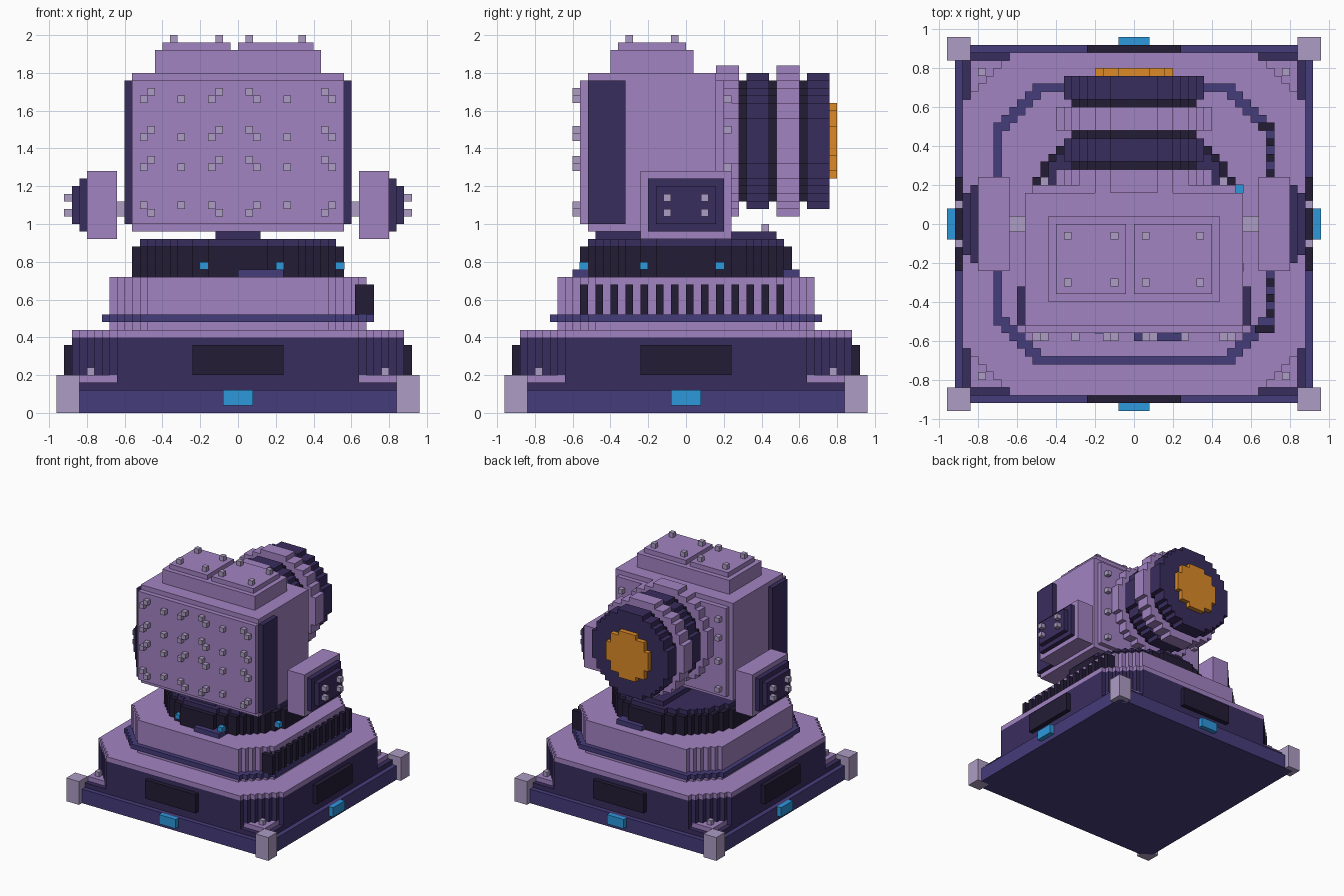
import bpy, bmesh, math

if "Cube" in bpy.data.objects:
    bpy.data.objects.remove(bpy.data.objects["Cube"])

V = 0.04  # size of one block


def material(name, hexa):
    m = bpy.data.materials.new(name)
    rgb = [int(hexa[i:i + 2], 16) / 255 for i in (0, 2, 4)]
    m.diffuse_color = [c / 12.92 if c < 0.04 else ((c + 0.055) / 1.055) ** 2.4 for c in rgb] + [1]
    m.use_nodes = True
    m.node_tree.nodes["Principled BSDF"].inputs["Base Color"].default_value = m.diffuse_color
    return m


LILAC = material("lilac", "A283C2")
DARK = material("dark_purple", "392D5E")
BLACK = material("near_black", "231C35")
INDIGO = material("indigo", "453C7A")
GREY = material("pale_grey", "AD9CC4")
BLUE = material("blue", "2C98DC")
ORANGE = material("orange", "DC8A28")


def finish(name, bm, mat):
    bmesh.ops.recalc_face_normals(bm, faces=bm.faces)
    me = bpy.data.meshes.new(name)
    bm.to_mesh(me)
    bm.free()
    me.materials.append(mat)
    ob = bpy.data.objects.new(name, me)
    bpy.context.collection.objects.link(ob)
    return ob


def boxes(name, mat, items):
    """One object from boxes given as (x0, x1, y0, y1, z0, z1)."""
    bm = bmesh.new()
    for b in items:
        lo, hi = b[0::2], b[1::2]
        for v in bmesh.ops.create_cube(bm, size=1)["verts"]:
            for i in range(3):
                v.co[i] = (lo[i] + hi[i]) / 2 + v.co[i] * (hi[i] - lo[i])
    return finish(name, bm, mat)


def mirror_x(items):
    return [m for b in items for m in (b, (-b[1], -b[0]) + tuple(b[2:]))]


def mirror_y(items):
    return [m for b in items for m in (b, (b[0], b[1], -b[3], -b[2], b[4], b[5]))]


def four_sides(b):
    """Repeat a front box on all four sides."""
    x0, x1, y0, y1, z0, z1 = b
    return mirror_y([b]) + mirror_x([(y0, y1, x0, x1, z0, z1)])


def stud(x, y, z):
    h = V / 2
    return (x - h, x + h, y - h, y + h, z - h, z + h)


def circle_rows(r):
    return [round(math.sqrt(r * r - (j + 0.5) ** 2)) for j in range(r)]


def chamfer_rows(r, c):
    return [min(r, r - (j + 1 - (r - c))) for j in range(r)]


def stepped(name, mat, rows, a, b, axis="Z", centre=0.0):
    """Extrude a stepped outline (half width per row, in blocks) from a to b."""
    quarter = []
    for j, w in enumerate(rows):
        if j and w == rows[j - 1]:
            quarter[-1] = (w, j + 1)
        else:
            quarter += [(w, j), (w, j + 1)]
    quarter = [q for q in quarter if q[1] > 0]
    left = [(-u, v) for u, v in reversed(quarter)]
    pts = quarter + left + [(-u, -v) for u, v in quarter] + [(-u, -v) for u, v in left]
    bm = bmesh.new()
    vs = []
    for u, v in pts:
        p = (u * V, v * V, a) if axis == "Z" else (u * V, a, centre + v * V)
        vs.append(bm.verts.new(p))
    f = bm.faces.new(vs)
    new = bmesh.ops.extrude_face_region(bm, geom=[f], use_keep_orig=True)["geom"]
    for v in new:
        if isinstance(v, bmesh.types.BMVert):
            v.co[2 if axis == "Z" else 1] = b
    return finish(name, bm, mat)


# Base: plate, corner posts, chamfered body with panels and lights
boxes("base_plate", INDIGO, [(-.92, .92, -.92, .92, 0, .12)])
boxes("corner_posts", GREY, mirror_x(mirror_y([(.84, .96, .84, .96, 0, .20)])))
boxes("base_skirt", DARK, [(-.88, .88, -.88, .88, .12, .16)])
boxes("corner_pads", LILAC, mirror_x(mirror_y([(.64, .84, .64, .84, .16, .20)])))
boxes("corner_bolts", GREY, [stud(x, y, .22) for x in (-.78, .78) for y in (-.78, .78)])
stepped("base_body", DARK, chamfer_rows(22, 6), .16, .40)
stepped("base_top", LILAC, chamfer_rows(22, 6), .40, .44)
boxes("base_panels", BLACK, four_sides((-.24, .24, -.92, -.86, .20, .36)))
boxes("base_lights", BLUE, four_sides((-.08, .08, -.96, -.90, .04, .12)))

# Second tier with trim band and vents on the right
stepped("tier", LILAC, chamfer_rows(17, 5), .44, .72)
stepped("tier_band", INDIGO, chamfer_rows(18, 5), .48, .52)
boxes("tier_vents", BLACK, [(.62, .72, -.56 + i * .08, -.52 + i * .08, .52, .68) for i in range(14)])

# Turntable
stepped("turntable", BLACK, circle_rows(14), .72, .88)
stepped("turntable_cap", DARK, circle_rows(13), .88, .92)
boxes("turntable_tabs", INDIGO, mirror_y([(0, .24, -.60, -.48, .72, .76)]))
e = .003
boxes("turntable_lights", BLUE, [
    (.52, .56 + e, .16, .20 + e, .76, .80), (.52, .56 + e, -.24 - e, -.20, .76, .80),
    (.20, .24 + e, -.56 - e, -.52, .76, .80), (-.20 - e, -.16, -.56 - e, -.52, .76, .80)])
boxes("neck_bar", DARK, [(-.12, .12, -.48, .48, .92, .96)])
boxes("neck_bolt", GREY, [stud(0, .42, .98)])

# Head with front plate, back plate and side panels
boxes("head", LILAC, [(-.56, .56, -.52, .16, .96, 1.80)])
boxes("front_plate", LILAC, [(-.56, .56, -.56, -.52, 1.0, 1.76)])
boxes("back_plate", LILAC, [(-.52, .52, .16, .20, 1.0, 1.76)])
boxes("side_panels", DARK, mirror_x([(.56, .60, -.52, -.32, 1.0, 1.76)]))

# Front plate studs: diagonal pairs and a single one between them, in four rows
studs = []
for z_in, z_out in ((1.70, 1.66), (1.50, 1.46), (1.34, 1.30), (1.06, 1.10)):
    studs += [stud(x, -.58, z_in) for x in (-.46, -.10, .06, .46)]
    studs += [stud(x, -.58, z_out) for x in (-.50, -.30, -.14, .10, .26, .50)]
boxes("front_studs", GREY, studs)
boxes("back_studs", GREY, [stud(x, .22, z) for x in (-.46, .46) for z in (1.06, 1.30, 1.50, 1.66)])

# Roof hatch
boxes("roof_block", LILAC, [(-.44, .44, -.40, .04, 1.80, 1.92)])
boxes("roof_hatches", LILAC, [(-.40, -.04, -.36, 0, 1.92, 1.96), (0, .40, -.36, 0, 1.92, 1.96)])
boxes("roof_bolts", GREY, [stud(x, y, 1.98) for x in (-.34, -.10, .06, .34) for y in (-.30, -.06)])

# Lens barrel along +y: radius in blocks, start, end
ZC = 1.44
for name, mat, r, a, b in (
        ("lens_flange", LILAC, 10, .16, .28), ("lens_groove_1", BLACK, 8, .28, .32),
        ("lens_ring_1", DARK, 9, .32, .44), ("lens_groove_2", BLACK, 8, .44, .48),
        ("lens_ring_2", LILAC, 10, .48, .60), ("lens_groove_3", BLACK, 8, .60, .64),
        ("lens_ring_3", DARK, 9, .64, .76), ("lens_glass", ORANGE, 5, .76, .80)):
    stepped(name, mat, circle_rows(r), a, b, "Y", ZC)

# Side pods on axles
boxes("axles", GREY, mirror_x([(.56, .64, -.04, .04, 1.04, 1.12)]))
boxes("pods", LILAC, mirror_x([(.64, .80, -.24, .24, .92, 1.28)]))
boxes("pod_covers", DARK, mirror_x([(.80, .84, -.20, .20, .96, 1.24), (.84, .88, -.16, .16, 1.0, 1.20)]))
boxes("pod_bolts", GREY, mirror_x([stud(.90, y, z) for y in (-.10, .10) for z in (1.06, 1.14)]))
